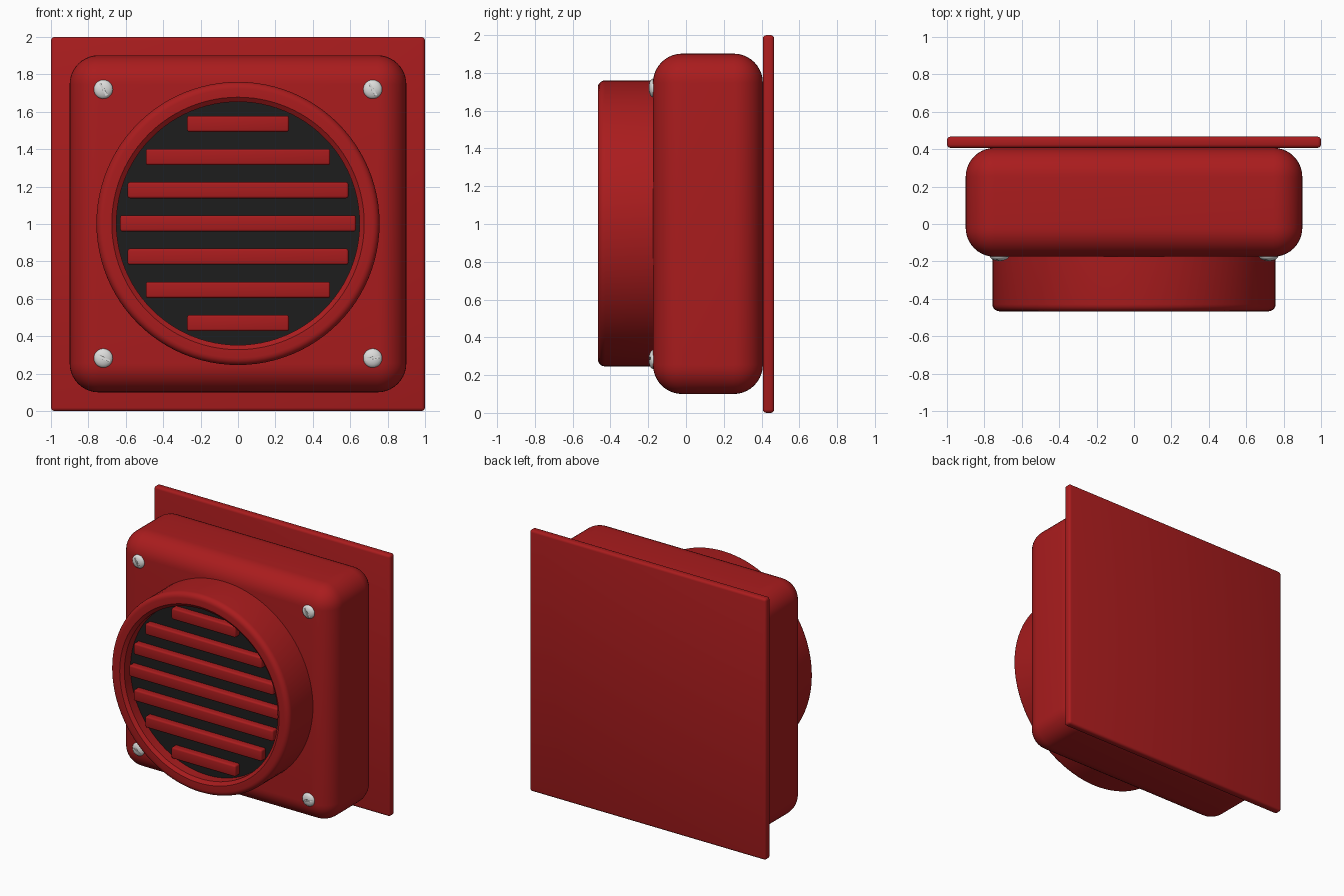
import bpy, bmesh, math
from mathutils import Matrix, Vector

if "Cube" in bpy.data.objects:
    bpy.data.objects.remove(bpy.data.objects["Cube"])

CZ = 1.003  # height of the round grille's centre


def material(name, rgb):
    m = bpy.data.materials.new(name)
    m.diffuse_color = (*rgb, 1)
    m.use_nodes = True
    m.node_tree.nodes["Principled BSDF"].inputs["Base Color"].default_value = m.diffuse_color
    return m


RED = material("red paint", (0.40, 0.0115, 0.0125))
DARK = material("dark backing", (0.0125, 0.0125, 0.0125))
STEEL = material("pale steel", (0.72, 0.72, 0.71))


def finish(name, bm, mat, angle=35):
    bmesh.ops.recalc_face_normals(bm, faces=bm.faces)
    me = bpy.data.meshes.new(name)
    bm.to_mesh(me)
    bm.free()
    me.materials.append(mat)
    ob = bpy.data.objects.new(name, me)
    bpy.context.collection.objects.link(ob)
    bpy.ops.object.select_all(action='DESELECT')
    ob.select_set(True)
    bpy.context.view_layer.objects.active = ob
    bpy.ops.object.shade_smooth_by_angle(angle=math.radians(angle))
    return ob


def box(name, lo, hi, bevel, segments, mat):
    lo, hi = Vector(lo), Vector(hi)
    bm = bmesh.new()
    bmesh.ops.create_cube(bm, size=1, matrix=Matrix.Translation((lo + hi) / 2)
                          @ Matrix.Diagonal((*(hi - lo), 1)))
    bmesh.ops.bevel(bm, geom=bm.edges[:], offset=bevel, segments=segments,
                    profile=0.5, affect='EDGES')
    return finish(name, bm, mat)


def lathe(name, profile, steps, mat):
    """Turn a closed outline of (radius, y) points around the grille axis."""
    bm = bmesh.new()
    vs = [bm.verts.new((r, y, CZ)) for r, y in profile]
    es = [bm.edges.new(p) for p in zip(vs, vs[1:] + vs[:1])]
    bmesh.ops.spin(bm, geom=vs + es, cent=(0, 0, CZ), axis=(0, 1, 0),
                   angle=2 * math.pi, steps=steps)
    bmesh.ops.remove_doubles(bm, verts=bm.verts, dist=1e-5)
    return finish(name, bm, mat)


# Wall plate and rounded housing
box("wall_plate", (-1, 0.407, 0), (1, 0.467, 2), 0.018, 3, RED)
box("housing", (-0.9, -0.175, 0.1), (0.9, 0.407, 1.902), 0.155, 10, RED)

# Round collar: softened outer lip, flat front, chamfered inner lip
R, r, front, b = 0.757, 0.65, -0.467, 0.038
outer = [(R - b + b * math.cos(a), front + b - b * math.sin(a))
         for a in (i * math.pi / 10 for i in range(6))]
lathe("collar", [(R, -0.12)] + outer + [(0.675, front), (r, front + 0.02), (r, -0.12)],
      96, RED)

# Dark backing behind the slats
bm = bmesh.new()
bmesh.ops.create_circle(bm, cap_ends=True, radius=r + 0.01, segments=96,
                        matrix=Matrix.Translation((0, -0.372, CZ))
                        @ Matrix.Rotation(math.pi / 2, 4, 'X'))
finish("dark_backing", bm, DARK)

# Horizontal slats, shorter towards top and bottom
for i in range(-3, 4):
    w = (0.63, 0.59, 0.493, 0.272)[abs(i)]
    z = CZ + i * 0.1775
    box(f"slat_{i + 4}", (-w, -0.422, z - 0.043), (w, -0.35, z + 0.043),
        0.012, 3, RED)

# Domed slotted screws in the four corners
for n, (x, z, turn) in enumerate([(-0.72, 1.72, 60), (0.72, 1.72, 60),
                                  (-0.72, 0.283, 25), (0.72, 0.283, -10)]):
    place = Matrix.Translation((x, -0.172, z)) @ Matrix.Rotation(math.radians(turn), 4, 'Y')
    bm = bmesh.new()
    bmesh.ops.create_uvsphere(bm, u_segments=32, v_segments=16, radius=0.051,
                              matrix=place @ Matrix.Diagonal((1, 0.5, 1, 1)))
    screw = finish(f"screw_{n + 1}", bm, STEEL)
    bm = bmesh.new()
    bmesh.ops.create_cube(bm, size=1, matrix=place @ Matrix.Translation((0, -0.03, 0))
                          @ Matrix.Diagonal((0.11, 0.026, 0.012, 1)))
    cutter = finish(f"slot_cutter_{n + 1}", bm, STEEL)
    cutter.hide_render = True
    cutter.hide_viewport = True
    mod = screw.modifiers.new("slot", 'BOOLEAN')
    mod.operation = 'DIFFERENCE'
    mod.object = cutter
    mod.solver = 'EXACT'
